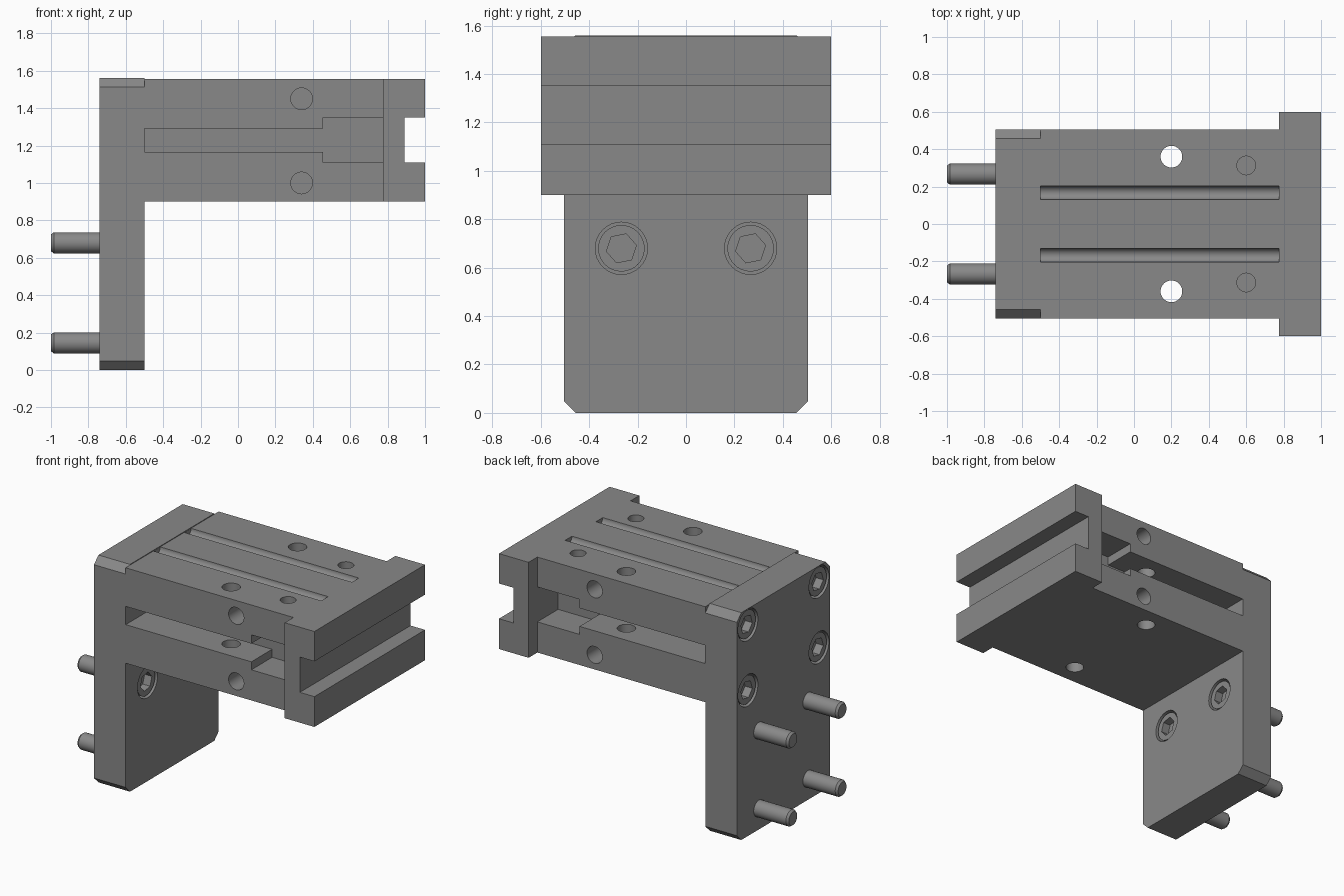
import bpy, bmesh, math
from mathutils import Matrix, Vector

if "Cube" in bpy.data.objects:
    bpy.data.objects.remove(bpy.data.objects["Cube"])

steel = bpy.data.materials.new("machined_grey")
steel.use_nodes = True
GREY = (0.25, 0.25, 0.25, 1)
steel.diffuse_color = GREY
steel.node_tree.nodes["Principled BSDF"].inputs["Base Color"].default_value = GREY

AXES = {"x": Matrix.Rotation(math.pi / 2, 4, "Y"),
        "y": Matrix.Rotation(math.pi / 2, 4, "X"),
        "z": Matrix.Identity(4)}


def finish(name, bm):
    bmesh.ops.recalc_face_normals(bm, faces=bm.faces)
    mesh = bpy.data.meshes.new(name)
    bm.to_mesh(mesh)
    bm.free()
    mesh.materials.append(steel)
    obj = bpy.data.objects.new(name, mesh)
    bpy.context.collection.objects.link(obj)
    return obj


def box(name, x, y, z):
    bm = bmesh.new()
    bmesh.ops.create_cube(bm, size=1)
    for v in bm.verts:
        v.co = [lo + (c + 0.5) * (hi - lo) for c, (lo, hi) in zip(v.co, (x, y, z))]
    return finish(name, bm)


def rod(name, axis, centre, r, length, sides=32, r2=None, spin=0):
    bm = bmesh.new()
    bmesh.ops.create_cone(bm, cap_ends=True, segments=sides, radius1=r,
                          radius2=r if r2 is None else r2, depth=length)
    bm.transform(Matrix.Translation(Vector(centre)) @ AXES[axis]
                 @ Matrix.Rotation(spin, 4, "Z"))
    return finish(name, bm)


def cut(target, cutters):
    for c in cutters:
        mod = target.modifiers.new("cut", "BOOLEAN")
        mod.operation, mod.solver, mod.object = "DIFFERENCE", "EXACT", c
    graph = bpy.context.evaluated_depsgraph_get()
    mesh = bpy.data.meshes.new_from_object(target.evaluated_get(graph))
    target.modifiers.clear()
    target.data = mesh
    for c in cutters:
        bpy.data.objects.remove(c)


def smooth(obj):
    bpy.ops.object.select_all(action="DESELECT")
    obj.select_set(True)
    bpy.context.view_layer.objects.active = obj
    bpy.ops.object.shade_smooth_by_angle(angle=math.radians(30))


BACK, FACE, BEAM_END = -0.74, -0.5, 0.775
HALF, LOW, HIGH = 0.505, 0.9, 1.555

# Upright mounting plate with chamfered corners
plate = box("mounting_plate", (BACK, FACE), (-HALF, HALF), (0, 1.56))
bm = bmesh.new()
bm.from_mesh(plate.data)
edges = [e for e in bm.edges if abs(e.verts[0].co.x - e.verts[1].co.x) > 0.1]
bmesh.ops.bevel(bm, geom=edges, offset=0.048, segments=1, affect="EDGES")
bm.to_mesh(plate.data)
bm.free()

# Socket screws: front set carries shanks, back set fastens the beam
screws = [(FACE, 1, y, z) for y in (-0.267, 0.267) for z in (0.145, 0.68)]
screws += [(BACK, -1, y, z) for y in (-0.385, 0.385) for z in (1.0, 1.45)]
cut(plate, [rod("bore", "x", (x, y, z), 0.108, 0.24) for x, s, y, z in screws])
smooth(plate)
for i, (x, s, y, z) in enumerate(screws):
    head = rod(f"screw_head_{i}", "x", (x - s * 0.068, y, z), 0.096, 0.116)
    cut(head, [rod("socket", "x", (x, y, z), 0.063, 0.13, 6, spin=0.2)])
    smooth(head)
    if s > 0:
        smooth(rod(f"screw_shank_{i}", "x", (-0.81, y, z), 0.056, 0.35))
        smooth(rod(f"screw_tip_{i}", "x", (-0.9925, y, z), 0.045, 0.015, r2=0.056))

# Horizontal beam
beam = box("beam", (FACE, BEAM_END), (-HALF, HALF), (LOW, HIGH))
cutters = []
for s in (-1, 1):
    outer = sorted((s * 0.28, s * 0.7))
    # Stepped side slot
    cutters.append(box("slot", (FACE + 0.001, 0.6), outer, (1.165, 1.29)))
    cutters.append(box("wide_slot", (0.455, 0.9), outer, (1.11, 1.35)))
    # Vertical through hole, blind top hole and side holes
    cutters.append(rod("through_hole", "z", (0.2, s * 0.36, 1.2), 0.058, 1))
    cutters.append(rod("blind_hole", "z", (0.6, s * 0.313, HIGH), 0.05, 0.24))
    for z in (1.0, 1.45):
        cutters.append(rod("side_hole", "y", (0.34, s * HALF, z), 0.058, 0.4))
    # Round-bottomed grooves above and below
    for z in (LOW, HIGH):
        cutters.append(rod("groove", "x", (0.25, s * 0.167, z), 0.037, 1.498))
cut(beam, cutters)
smooth(beam)

# Wide end block with a channel across its outer face
end = box("end_block", (BEAM_END, 1), (-0.6, 0.6), (LOW, HIGH))
cut(end, [box("channel", (0.89, 1.2), (-0.8, 0.8), (1.108, 1.35))])
